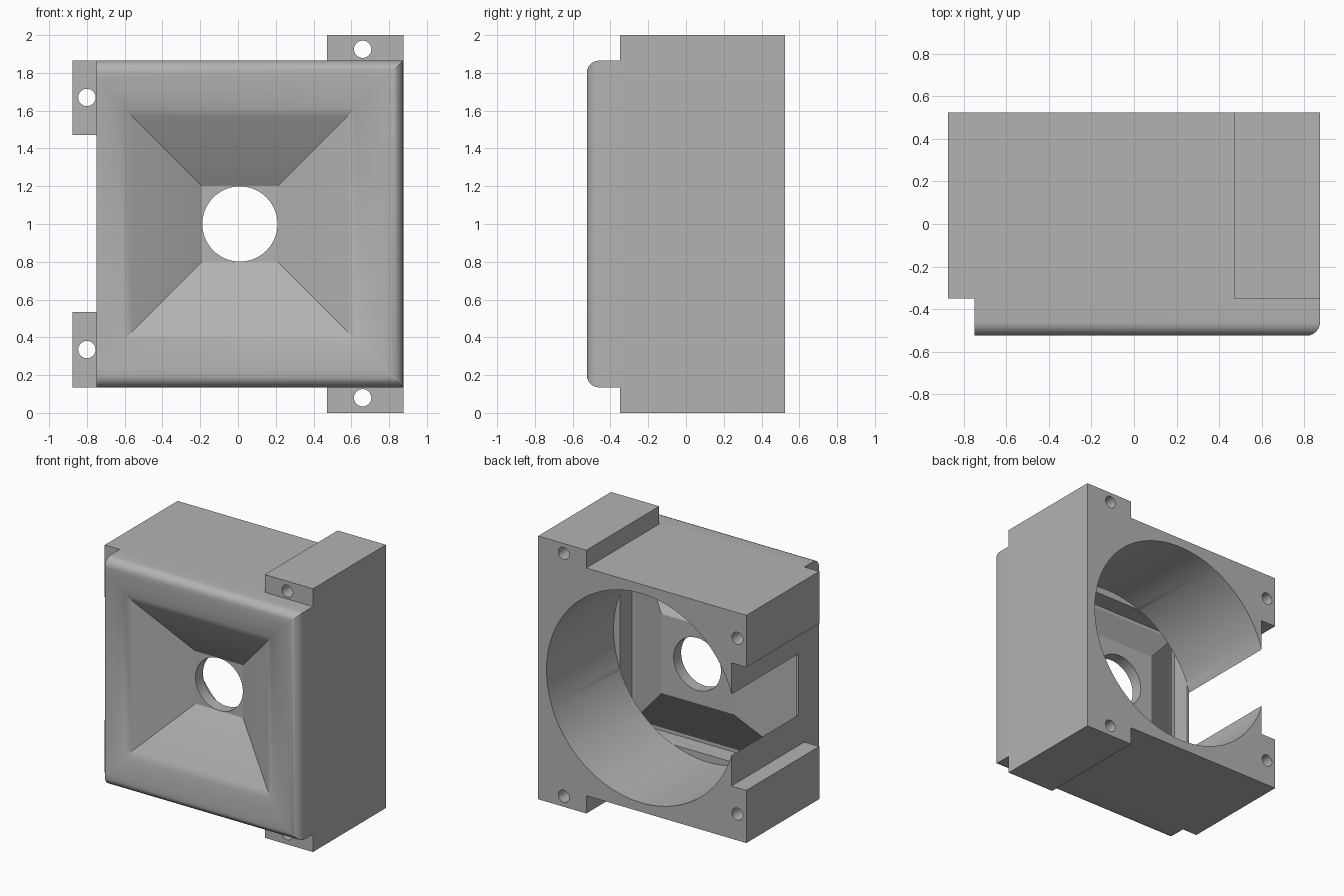
import bpy, bmesh, math
from mathutils import Matrix, Vector

if "Cube" in bpy.data.objects:
    bpy.data.objects.remove(bpy.data.objects["Cube"])

CX, CZ = 0.01, 1.0          # axis of the funnel and the bore
BACK = 0.525

grey = bpy.data.materials.new("plain_grey")
grey.use_nodes = True
colour = (0.45, 0.45, 0.45, 1)
grey.diffuse_color = colour
grey.node_tree.nodes["Principled BSDF"].inputs["Base Color"].default_value = colour


def add_object(name, bm):
    bmesh.ops.recalc_face_normals(bm, faces=bm.faces)
    mesh = bpy.data.meshes.new(name)
    bm.to_mesh(mesh)
    bm.free()
    mesh.materials.append(grey)
    obj = bpy.data.objects.new(name, mesh)
    bpy.context.collection.objects.link(obj)
    return obj


def box(name, x0, x1, y0, y1, z0, z1):
    bm = bmesh.new()
    centre = Vector(((x0 + x1) / 2, (y0 + y1) / 2, (z0 + z1) / 2))
    size = (x1 - x0, y1 - y0, z1 - z0)
    bmesh.ops.create_cube(bm, size=1, matrix=Matrix.Translation(centre) @ Matrix.Diagonal((*size, 1)))
    return add_object(name, bm)


def cylinder(name, x, z, radius, y0, y1, sides):
    bm = bmesh.new()
    place = Matrix.Translation((x, (y0 + y1) / 2, z)) @ Matrix.Rotation(math.pi / 2, 4, "X")
    bmesh.ops.create_cone(bm, cap_ends=True, segments=sides, radius1=radius,
                          radius2=radius, depth=y1 - y0, matrix=place)
    return add_object(name, bm)


def square_loft(name, profile):
    """Loft square rings, each given as (half width, y), and cap both ends."""
    bm = bmesh.new()
    rings = [[bm.verts.new((CX + sx * h, y, CZ + sz * h))
              for sx, sz in ((-1, -1), (1, -1), (1, 1), (-1, 1))] for h, y in profile]
    for a, b in zip(rings, rings[1:]):
        for i in range(4):
            j = (i + 1) % 4
            bm.faces.new((a[i], a[j], b[j], b[i]))
    bm.faces.new(rings[0])
    bm.faces.new(rings[-1])
    return add_object(name, bm)


def combine(target, tool, operation="DIFFERENCE", keep=False):
    mod = target.modifiers.new("cut", "BOOLEAN")
    mod.operation, mod.solver, mod.object = operation, "EXACT", tool
    bpy.context.view_layer.update()
    evaluated = target.evaluated_get(bpy.context.evaluated_depsgraph_get())
    mesh = bpy.data.meshes.new_from_object(evaluated)
    target.modifiers.clear()
    target.data = mesh
    if not keep:
        bpy.data.objects.remove(tool)


# Housing with rounded front rim and funnel-shaped recess
R = 0.065
rim = [(0.8 + R * math.cos(a), -0.46 - R * math.sin(a))
       for a in (math.radians(15 * i) for i in range(7))]
funnel = [(0.76, -0.523), (0.71, -0.517), (0.66, -0.506), (0.615, -0.491), (0.57, -0.47), (0.2, -0.24)]
housing = square_loft("housing", [(0.865, BACK)] + rim + funnel)
combine(housing, box("side_trim", -1.2, -0.75, -1, 1, -1, 3))

# Mounting tabs on one side, top and bottom
for z0, z1 in ((0.135, 0.535), (1.47, 1.865)):
    combine(housing, box("side_tab", -0.875, -0.7, -0.35, BACK, z0, z1), "UNION")
for z0, z1 in ((0, 0.2), (1.8, 2)):
    combine(housing, box("end_tab", 0.47, 0.875, -0.35, BACK, z0, z1), "UNION")

# Round bore and square pocket, hollowed around the back of the funnel
funnel_back = square_loft("funnel_back", [(0.3, -0.15), (0.92, -0.553), (0.92, -0.8)])
bore = cylinder("bore", CX, CZ, 0.795, -0.28, 0.7, 96)
pocket = box("pocket", CX - 0.74, CX + 0.74, -0.42, -0.279, CZ - 0.74, CZ + 0.74)
for cutter in (bore, pocket):
    combine(cutter, funnel_back, keep=True)
    combine(housing, cutter)
bpy.data.objects.remove(funnel_back)

# Centre hole and screw holes
combine(housing, cylinder("centre_hole", CX, CZ, 0.199, -0.4, 0, 64))
for x, z in ((-0.8, 1.67), (-0.8, 0.335), (0.66, 1.925), (0.66, 0.08)):
    combine(housing, cylinder("screw_hole", x, z, 0.046, -1, 1, 24))

bpy.ops.object.select_all(action="DESELECT")
housing.select_set(True)
bpy.context.view_layer.objects.active = housing
bpy.ops.object.shade_smooth_by_angle(angle=math.radians(30))
